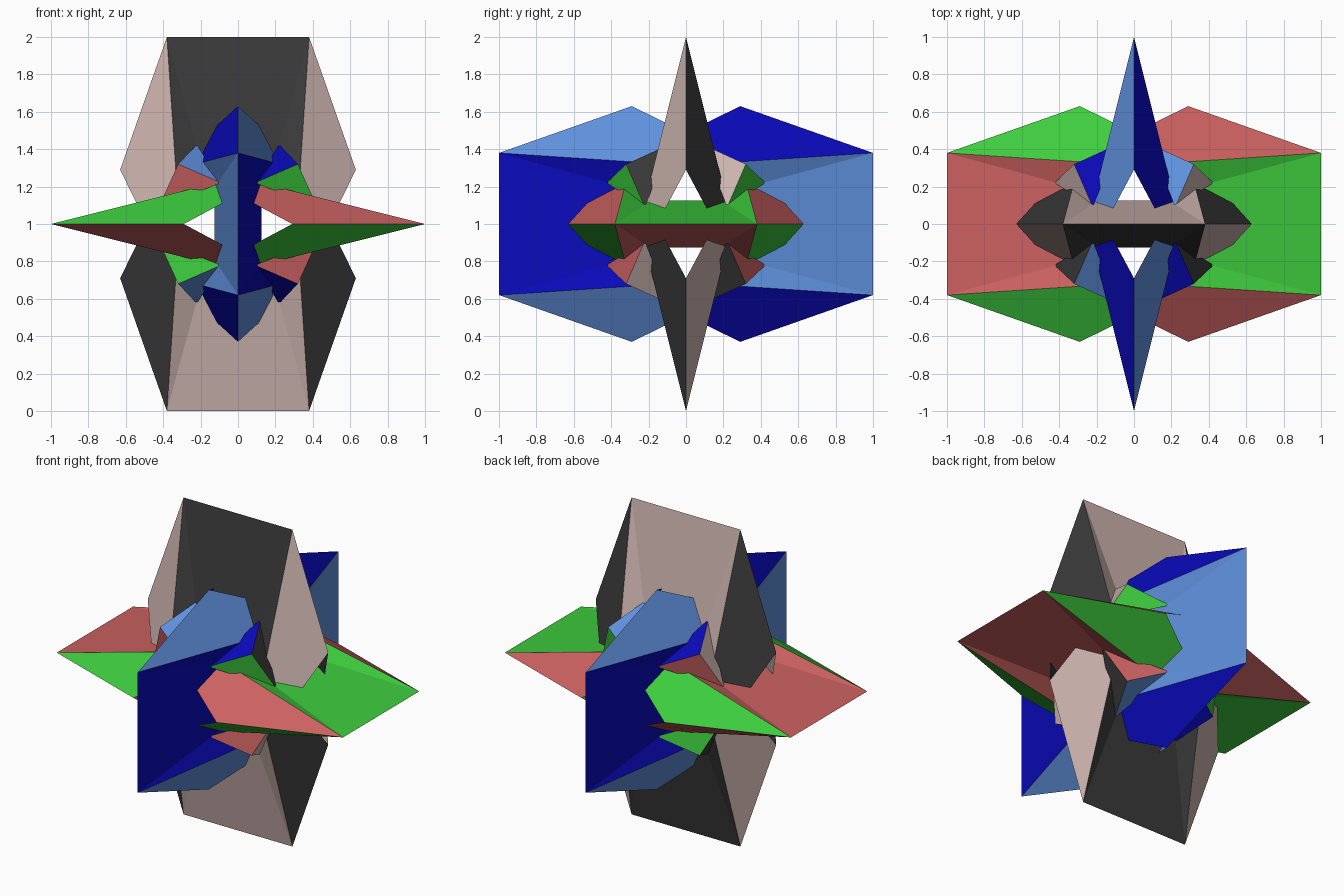
import bpy, bmesh
from mathutils import Vector

cube = bpy.data.objects.get("Cube")
if cube:
    bpy.data.objects.remove(cube, do_unlink=True)


def material(name, rgb):
    m = bpy.data.materials.new(name)
    m.use_nodes = True
    m.diffuse_color = (*rgb, 1)
    bsdf = next(n for n in m.node_tree.nodes if n.type == 'BSDF_PRINCIPLED')
    bsdf.inputs["Base Color"].default_value = (*rgb, 1)
    bsdf.inputs["Roughness"].default_value = 0.8
    return m


# One colour pair per blade axis: (positive side, negative side)
PAIRS = {
    "z": (material("beige", (0.60, 0.45, 0.42)), material("charcoal", (0.042, 0.042, 0.042))),
    "x": (material("green", (0.047, 0.60, 0.047)), material("red", (0.60, 0.119, 0.119))),
    "y": (material("light_blue", (0.113, 0.275, 0.71)), material("navy", (0.003, 0.003, 0.50))),
}
MATS = [m for pair in PAIRS.values() for m in pair]
AXES = ["z", "x", "y"]


def colour(axis, sign):
    return MATS.index(PAIRS[axis][0 if sign > 0 else 1])


def turn(p, steps):
    """Cycle the axes so that the z blade becomes the x or y blade."""
    for _ in range(steps):
        p = (p[2], p[0], p[1])
    return Vector(p)


def flip(p, s):
    return tuple(a * b for a, b in zip(p, s))


def add_face(bm, points, hint, mat):
    f = bm.faces.new([bm.verts.new(p) for p in points])
    f.normal_update()
    if f.normal.dot(hint) < 0:
        f.normal_flip()
    f.material_index = mat


def finish(bm, name):
    bmesh.ops.remove_doubles(bm, verts=bm.verts, dist=0.0005)
    mesh = bpy.data.meshes.new(name)
    bm.to_mesh(mesh)
    bm.free()
    for m in MATS:
        mesh.materials.append(m)
    ob = bpy.data.objects.new(name, mesh)
    ob.location.z = 1
    bpy.context.collection.objects.link(ob)


# Key points of one quarter of the upper blade
TIP = (0.38, 0, 1)
SHOULDER = (0.63, 0, 0.29)
FIN_OUT = (0.525, -0.115, 0.075)
FIN_IN = (0.32, -0.225, 0.10)
ROOT = (0.19, -0.126, 0.30)

# Six wedge blades, each with two broad sides and four folded fins
for k, axis in enumerate(AXES):
    for end in (1, -1):
        bm = bmesh.new()
        for side in (1, -1):
            broad = colour(axis, -side * end)
            other = colour(axis, side * end)

            def put(pts, hint, mat, sx):
                s = (sx, side, end)
                add_face(bm, [turn(flip(p, s), k) for p in pts],
                         turn(flip(hint, s), k), mat)

            mirror = lambda p: (-p[0], p[1], p[2])
            put([TIP, ROOT, mirror(ROOT), mirror(TIP)], (0, -1, 0), broad, 1)
            for sx in (1, -1):
                put([TIP, FIN_IN, ROOT], (-0.3, -1, 0), broad, sx)
                put([TIP, SHOULDER, FIN_OUT, FIN_IN], (0.6, -0.8, 0.2), other, sx)
        finish(bm, f"blade_{axis}_{'positive' if end > 0 else 'negative'}")

# Eight three-sided corner points between the blades
CORNER = (0.32, 0.32, 0.32)
SPUR_A = (0.425, 0.22, 0.09)
SPUR_B = (0.22, 0.09, 0.425)
for sx in (1, -1):
    for sy in (1, -1):
        for sz in (1, -1):
            s = (sx, sy, sz)
            signs = {"z": sy * sz, "x": sz * sx, "y": sx * sy}
            bm = bmesh.new()
            for k, axis in enumerate(AXES):
                pts = [flip(turn(p, k), s) for p in (CORNER, SPUR_A, SPUR_B)]
                add_face(bm, pts, Vector(s), colour(axis, signs[axis]))
            name = "corner_" + ("left" if sx > 0 else "right")
            name += "_back" if sy > 0 else "_front"
            finish(bm, name + ("_top" if sz > 0 else "_bottom"))
